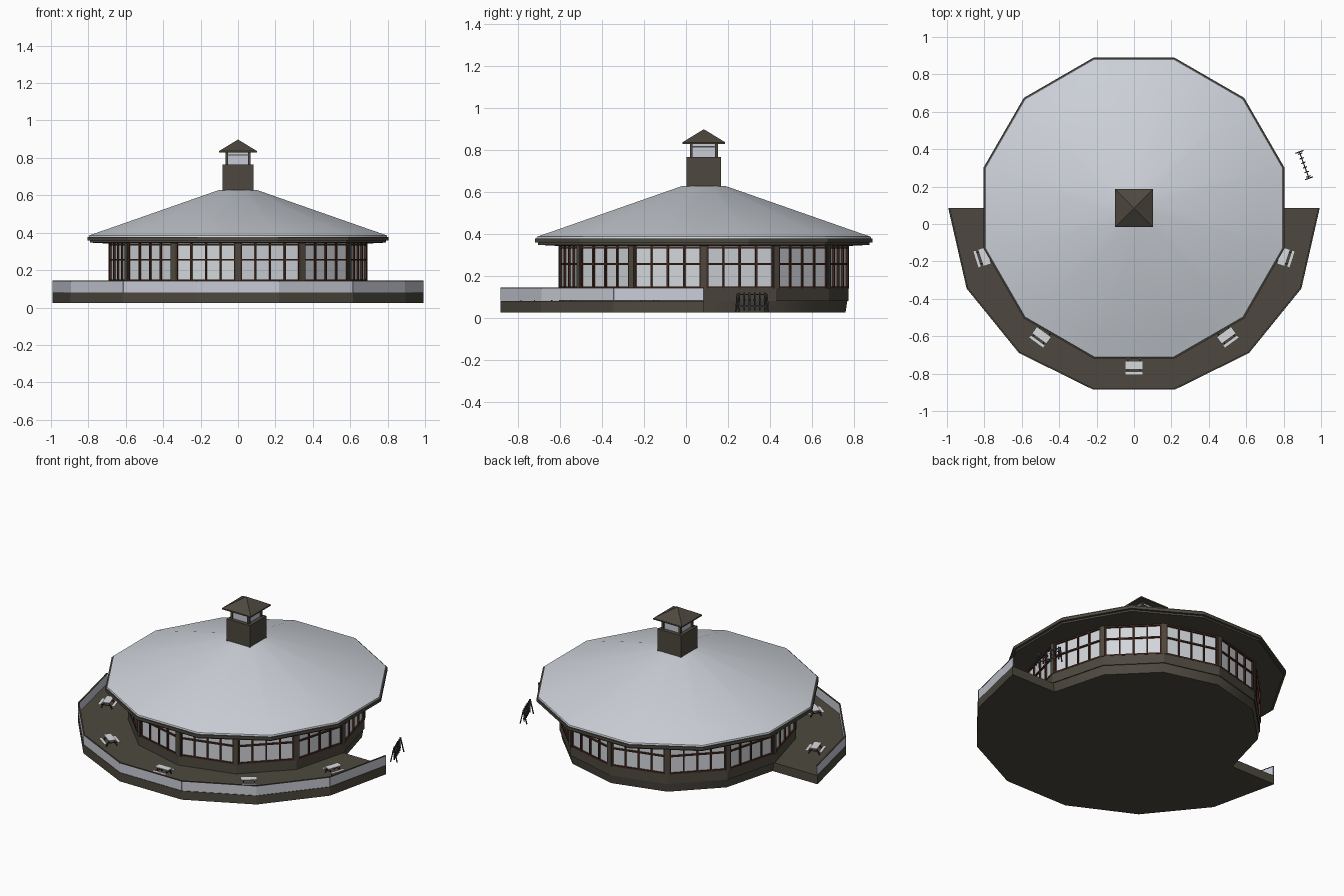
import bpy, bmesh, math
from mathutils import Matrix, Vector

if "Cube" in bpy.data.objects:
    bpy.data.objects.remove(bpy.data.objects["Cube"])

CY = 0.085                      # centre of the round building in y
C15 = math.cos(math.radians(15))


def material(name, rgb):
    m = bpy.data.materials.new(name)
    m.diffuse_color = (*rgb, 1)
    m.use_nodes = True
    m.node_tree.nodes["Principled BSDF"].inputs["Base Color"].default_value = m.diffuse_color
    return m


BROWN = material("taupe brown", (0.075, 0.066, 0.050))
ROOF = material("pale roof metal", (0.62, 0.65, 0.70))
GLASS = material("window glass", (0.64, 0.67, 0.70))
FRAME = material("red brown frame", (0.06, 0.022, 0.014))
RAIL = material("pale railing", (0.58, 0.60, 0.67))
TABLE = material("pale table", (0.68, 0.70, 0.72))
STEEL = material("dark steel", (0.05, 0.052, 0.05))


def finish(bm, name, mat, smooth=None):
    bmesh.ops.recalc_face_normals(bm, faces=bm.faces)
    me = bpy.data.meshes.new(name)
    bm.to_mesh(me)
    bm.free()
    me.materials.append(mat)
    if smooth:
        me.polygons.foreach_set("use_smooth", [True] * len(me.polygons))
        me.set_sharp_from_angle(angle=math.radians(smooth))
    ob = bpy.data.objects.new(name, me)
    bpy.context.collection.objects.link(ob)
    return ob


def box(bm, center, size, mtx=Matrix()):
    m = mtx @ Matrix.Translation(center) @ Matrix.Diagonal((*size, 1))
    bmesh.ops.create_cube(bm, size=1, matrix=m)


def bar(bm, a, b, w, mtx=Matrix()):
    a, b = Vector(a), Vector(b)
    rot = (b - a).to_track_quat('Z', 'Y').to_matrix().to_4x4()
    box(bm, (0, 0, 0), (w, w, (b - a).length), mtx @ Matrix.Translation((a + b) / 2) @ rot)


def lathe(name, mat, profile, turn, n=12, smooth=None, cap=True):
    """Stack of n-sided rings (circumradius, z) around the building axis."""
    bm = bmesh.new()
    rings = []
    for r, z in profile:
        rings.append([bm.verts.new((r * math.cos(2 * math.pi * i / n + turn),
                                    CY + r * math.sin(2 * math.pi * i / n + turn), z))
                      for i in range(n)])
    for a, b in zip(rings, rings[1:]):
        for i in range(n):
            j = (i + 1) % n
            bm.faces.new((a[i], a[j], b[j], b[i]))
    if cap:
        bm.faces.new(rings[0])
        bm.faces.new(rings[-1])
    return finish(bm, name, mat, smooth)


T15, T45 = math.radians(15), math.radians(45)

# Building body
lathe("foundation", BROWN, [(0.675, 0.024), (0.685, 0.085)], 0, smooth=35)
lathe("sill_wall", BROWN, [(0.69, 0.08), (0.69, 0.143)], 0)
lathe("glazing", GLASS, [(0.682, 0.14), (0.682, 0.35)], 0, cap=False)

# Window frames and corner pillars, twelve bays
frames, pillars = bmesh.new(), bmesh.new()
R, BAYS = 0.685, 12
side, apothem = 2 * R * math.sin(T15), R * C15
for i in range(BAYS):
    mid = Matrix.Translation((0, CY, 0)) @ Matrix.Rotation(math.radians(15 + 30 * i), 4, 'Z')
    for k in range(5):
        t = -side / 2 + 0.016 + k * (side - 0.032) / 4
        box(frames, (apothem, t, 0.242), (0.014, 0.009, 0.204), mid)
    for z in (0.145, 0.255, 0.335):
        box(frames, (apothem, 0, z), (0.013, side - 0.01, 0.009), mid)
    corner = Matrix.Translation((0, CY, 0)) @ Matrix.Rotation(math.radians(30 * i), 4, 'Z')
    box(pillars, (R - 0.002, 0, 0.245), (0.02, 0.026, 0.21), corner)
finish(frames, "window_frames", FRAME)
finish(pillars, "wall_pillars", BROWN)

# Roof
lathe("soffit", BROWN, [(0.70, 0.341), (0.79 / C15, 0.347), (0.79 / C15, 0.36)], T15)
lathe("fascia", BROWN, [(0.805 / C15, 0.358), (0.805 / C15, 0.377)], T15)
lathe("roof", ROOF, [(0.798 / C15, 0.376), (0.795 / C15, 0.386),
                     (0.705 / C15, 0.417), (0.105 / C15, 0.627)], T15, smooth=35)

# Chimney with louvred lantern and pyramid cap
S2 = math.sqrt(2)
lathe("chimney", BROWN, [(0.083 * S2, 0.58), (0.083 * S2, 0.765)], T45, 4)
lathe("lantern", RAIL, [(0.058 * S2, 0.76), (0.058 * S2, 0.835)], T45, 4)
lathe("chimney_cap", BROWN, [(0.102 * S2, 0.828), (0.102 * S2, 0.836), (0.003, 0.897)], T45, 4)
bm = bmesh.new()
for sx in (-1, 1):
    for sy in (-1, 1):
        box(bm, (sx * 0.06, CY + sy * 0.06, 0.797), (0.014, 0.014, 0.07))
box(bm, (0, CY, 0.815), (0.122, 0.122, 0.006))
finish(bm, "lantern_posts", BROWN)

# Terrace wrapped round the front half
half = [(0.22, -0.885), (0.615, -0.69), (0.895, -0.345), (0.993, 0.085)]
outer = [(-x, y) for x, y in reversed(half)] + half
inner = [(0.67 * math.cos(math.radians(a)), CY + 0.67 * math.sin(math.radians(a)))
         for a in range(0, -181, -30)]
bm = bmesh.new()
face = bm.faces.new([bm.verts.new((x, y, 0.024)) for x, y in outer + inner])
up = bmesh.ops.extrude_face_region(bm, geom=[face])
bmesh.ops.translate(bm, vec=(0, 0, 0.056), verts=[v for v in up["geom"] if isinstance(v, bmesh.types.BMVert)])
finish(bm, "terrace", BROWN)


# Railing panels, handrail and posts along the terrace edge
def wall_strip(name, mat, z0, z1, width):
    bm = bmesh.new()
    edge = [Vector((x * 0.995, y * 0.995 if y < 0 else y)) for x, y in outer]
    for a, b in zip(edge, edge[1:]):
        d = b - a
        m = Matrix.Translation(((a.x + b.x) / 2, (a.y + b.y) / 2, 0)) @ \
            Matrix.Rotation(math.atan2(d.y, d.x), 4, 'Z')
        box(bm, (0, 0, (z0 + z1) / 2), (d.length, width, z1 - z0), m)
    finish(bm, name, mat)


wall_strip("railing_panels", RAIL, 0.081, 0.139, 0.006)
wall_strip("handrail", BROWN, 0.139, 0.144, 0.008)

# Picnic tables facing the building
tops, legs = bmesh.new(), bmesh.new()
for ang in (-162, -126, -90, -54, -18):
    m = Matrix.Translation((0, CY, 0.08)) @ Matrix.Rotation(math.radians(ang), 4, 'Z') @ \
        Matrix.Translation((0.84, 0, 0))
    box(tops, (0, 0, 0.042), (0.045, 0.095, 0.005), m)
    for s in (-1, 1):
        box(tops, (s * 0.042, 0, 0.024), (0.018, 0.095, 0.004), m)
        box(legs, (0, s * 0.032, 0.021), (0.09, 0.004, 0.004), m)
        for t in (-1, 1):
            bar(legs, (t * 0.033, s * 0.032, 0), (t * 0.012, s * 0.032, 0.04), 0.005, m)
finish(tops, "picnic_table_tops", TABLE)
finish(legs, "picnic_table_legs", FRAME)

# Bicycle rack beside the building
bm = bmesh.new()
m = Matrix.Translation((0.91, 0.315, 0.025)) @ Matrix.Rotation(math.radians(20), 4, 'Z')
for z in (0.03, 0.085):
    bar(bm, (0, -0.075, z), (0, 0.075, z), 0.006, m)
for k in range(6):
    y = -0.065 + 0.026 * k
    bar(bm, (0, y, 0.01), (0, y, 0.095), 0.006, m)
    bar(bm, (-0.012, y, 0.06), (0.012, y, 0.06), 0.006, m)
for y in (-0.075, 0.075):
    for s in (-1, 1):
        bar(bm, (s * 0.02, y, 0), (0, y, 0.09), 0.006, m)
finish(bm, "bicycle_rack", STEEL)
